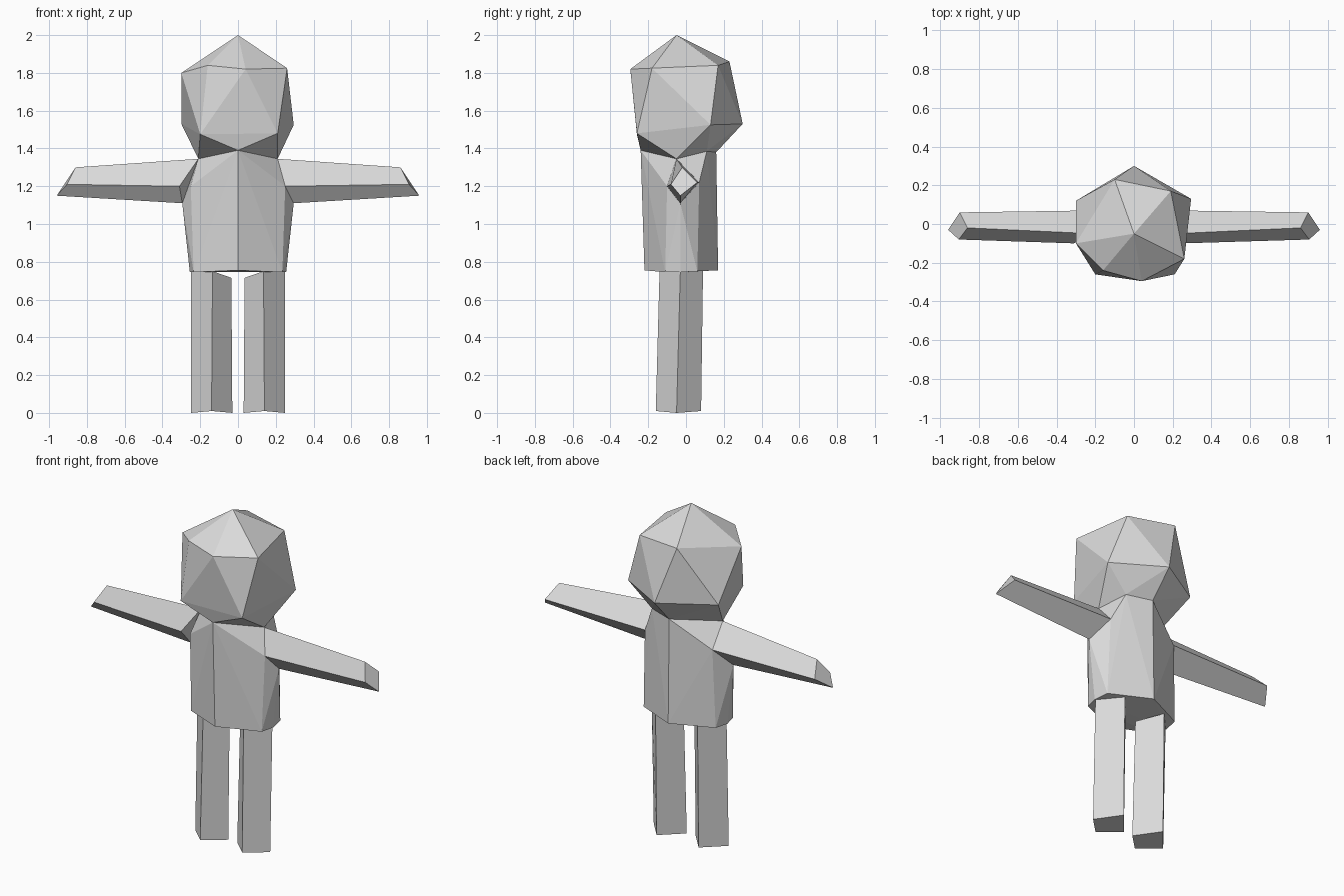
import bpy, bmesh

if "Cube" in bpy.data.objects:
    bpy.data.objects.remove(bpy.data.objects["Cube"])

grey = bpy.data.materials.new("plain_grey")
grey.diffuse_color = (0.7, 0.7, 0.7, 1)
grey.use_nodes = True
grey.node_tree.nodes["Principled BSDF"].inputs["Base Color"].default_value = grey.diffuse_color


def hull(name, points):
    """Flat-faced convex part wrapped around a few corner points."""
    bm = bmesh.new()
    for p in points:
        bm.verts.new(p)
    bmesh.ops.convex_hull(bm, input=bm.verts[:], use_existing_faces=False)
    bmesh.ops.delete(bm, geom=[v for v in bm.verts if not v.link_faces], context='VERTS')
    bmesh.ops.recalc_face_normals(bm, faces=bm.faces[:])
    me = bpy.data.meshes.new(name)
    bm.to_mesh(me)
    bm.free()
    me.materials.append(grey)
    ob = bpy.data.objects.new(name, me)
    bpy.context.collection.objects.link(ob)
    return ob


def prism(name, ring_a, ring_b):
    """Four-sided limb between two matching rings."""
    n = len(ring_a)
    bm = bmesh.new()
    a = [bm.verts.new(p) for p in ring_a]
    b = [bm.verts.new(p) for p in ring_b]
    for i in range(n):
        j = (i + 1) % n
        bm.faces.new((a[i], a[j], b[j], b[i]))
    bm.faces.new(a)
    bm.faces.new(b)
    bmesh.ops.recalc_face_normals(bm, faces=bm.faces[:])
    me = bpy.data.meshes.new(name)
    bm.to_mesh(me)
    bm.free()
    me.materials.append(grey)
    ob = bpy.data.objects.new(name, me)
    bpy.context.collection.objects.link(ob)
    return ob


def mirror(points):
    return [(-x, y, z) for x, y, z in points]


# Neck ring shared by head and torso
neck = [(0, -0.24, 1.39), (0.21, -0.05, 1.345), (0.15, 0.11, 1.385),
        (0, 0.16, 1.38), (-0.21, -0.05, 1.345)]

# Head: crown point, upper ring, lower ring
head = [(0, -0.05, 2.0),
        (0.04, -0.295, 1.82), (0.26, -0.18, 1.825), (0.19, 0.17, 1.84),
        (-0.10, 0.23, 1.86), (-0.30, -0.10, 1.80), (-0.16, -0.24, 1.84),
        (0.295, 0.13, 1.525), (0, 0.30, 1.53), (-0.30, 0.12, 1.53),
        (-0.20, -0.26, 1.475), (0.21, -0.26, 1.48)]
hull("head", head + neck)

# Torso: arm sockets and hem, mirrored, plus front and back centre
socket = [(0.25, -0.10, 1.20), (0.295, -0.03, 1.11), (0.225, 0.07, 1.22)]
hem = [(0.235, -0.11, 0.745), (0.255, -0.03, 0.745), (0.24, 0.06, 0.75)]
centre = [(0, -0.22, 0.755), (0, 0.17, 0.755)]
hull("torso", neck + socket + mirror(socket) + hem + mirror(hem) + centre)

# Arms: diamond section, top / front / bottom / back
root = [(0.21, -0.05, 1.345)] + socket
tip = [(0.86, -0.02, 1.30), (0.905, -0.08, 1.21), (0.96, -0.03, 1.15), (0.90, 0.06, 1.22)]
prism("right_arm", root, tip)
left_root = mirror(root)
left_root[1] = (-0.31, -0.10, 1.20)
prism("left_arm", left_root, mirror(tip))

# Legs: diamond section, front / outer / back / inner
leg_top = [(0.135, -0.14, 0.75), (0.25, -0.03, 0.75), (0.14, 0.09, 0.75), (0.035, -0.03, 0.715)]
leg_foot = [(0.14, -0.16, 0.01), (0.25, -0.05, 0.0), (0.14, 0.08, 0.01), (0.03, -0.05, 0.0)]
prism("right_leg", leg_top, leg_foot)
prism("left_leg", mirror(leg_top), mirror(leg_foot))
